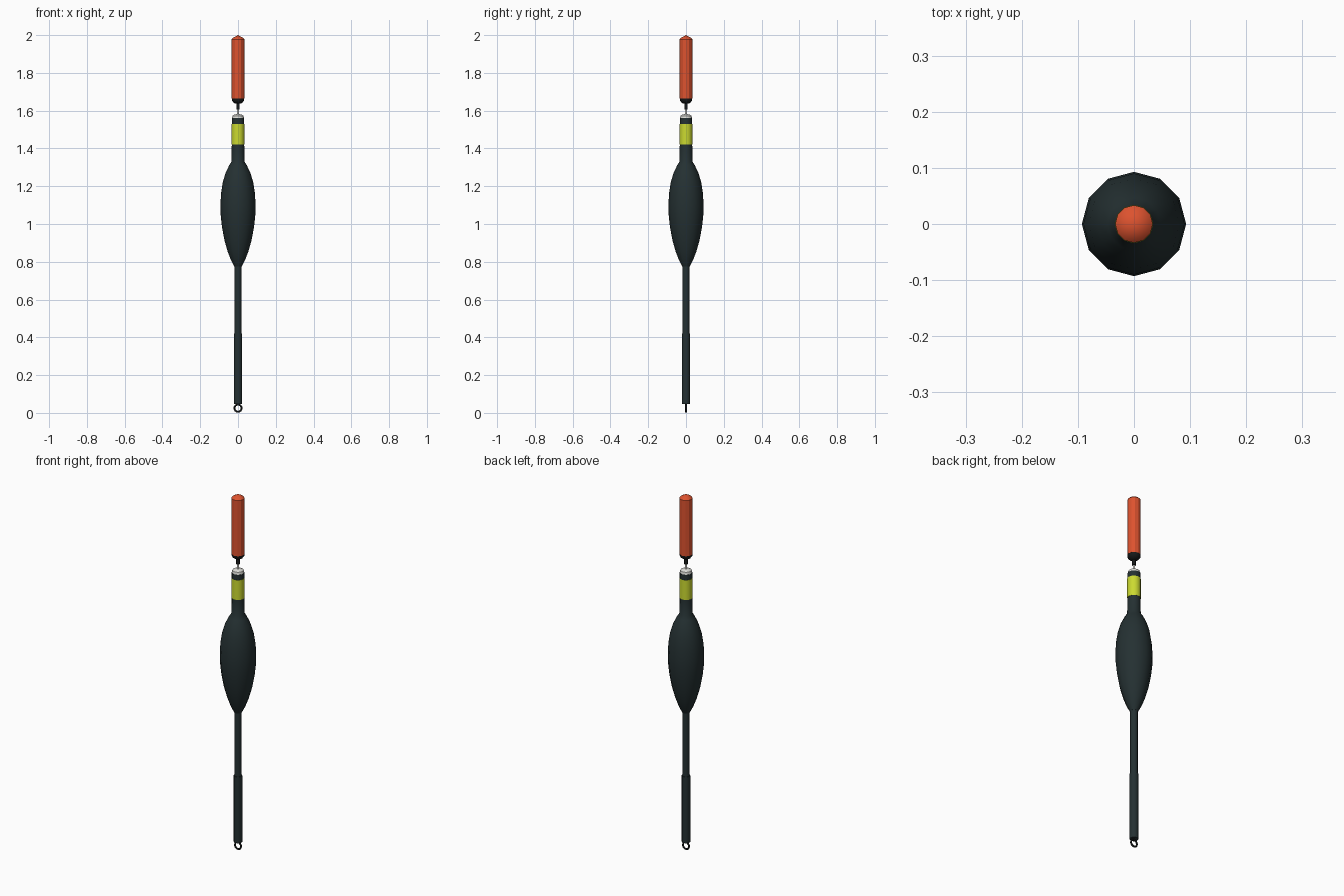
import bpy, bmesh, math

if "Cube" in bpy.data.objects:
    bpy.data.objects.remove(bpy.data.objects["Cube"])

def mat(name, rgb):
    m = bpy.data.materials.new(name)
    m.diffuse_color = (*rgb, 1)
    m.use_nodes = True
    m.node_tree.nodes["Principled BSDF"].inputs["Base Color"].default_value = m.diffuse_color
    return m

DARK = mat("dark_green_grey", (0.018, 0.03, 0.032))
ORANGE = mat("orange_red", (0.72, 0.085, 0.028))
YELLOW = mat("lime_yellow", (0.6, 0.7, 0.03))
WHITE = mat("off_white", (0.72, 0.72, 0.68))
BLACK = mat("black", (0.008, 0.01, 0.01))

def lathe(name, profile, material, sides=12, angle=40):
    """Closed turned part from (radius, z) points, bottom to top."""
    bm = bmesh.new()
    rings = []
    for r, z in profile:
        if r == 0:
            rings.append([bm.verts.new((0, 0, z))])
        else:
            rings.append([bm.verts.new((r * math.cos(2 * math.pi * i / sides),
                                        r * math.sin(2 * math.pi * i / sides), z))
                          for i in range(sides)])
    for a, b in zip(rings, rings[1:]):
        for i in range(sides):
            j = (i + 1) % sides
            if len(b) == 1:
                bm.faces.new((a[i], a[j], b[0]))
            elif len(a) == 1:
                bm.faces.new((a[0], b[j], b[i]))
            else:
                bm.faces.new((a[i], a[j], b[j], b[i]))
    for ring in (rings[0], rings[-1]):
        if len(ring) > 1:
            bm.faces.new(ring)
    bmesh.ops.recalc_face_normals(bm, faces=bm.faces)
    me = bpy.data.meshes.new(name)
    bm.to_mesh(me)
    bm.free()
    ob = bpy.data.objects.new(name, me)
    bpy.context.collection.objects.link(ob)
    me.materials.append(material)
    finish(ob, angle)
    return ob

def finish(ob, angle):
    bpy.ops.object.select_all(action='DESELECT')
    ob.select_set(True)
    bpy.context.view_layer.objects.active = ob
    bpy.ops.object.shade_smooth_by_angle(angle=math.radians(angle))

# line eye at the bottom
bpy.ops.mesh.primitive_torus_add(major_radius=0.019, minor_radius=0.005,
                                 major_segments=16, minor_segments=6,
                                 location=(0, 0, 0.025),
                                 rotation=(math.pi / 2, 0, 0))
eye = bpy.context.object
eye.name = "line_eye"
eye.data.materials.append(BLACK)
finish(eye, 70)

# keel stem with a slightly wider lower sleeve
lathe("stem", [(0.019, 0.06), (0.019, 0.80)], DARK)
lathe("stem_sleeve", [(0.022, 0.048), (0.022, 0.42)], DARK)

# swollen body running into the neck
lathe("body", [(0.02, 0.775), (0.038, 0.81), (0.055, 0.855), (0.072, 0.915),
               (0.085, 0.985), (0.092, 1.05), (0.093, 1.10), (0.09, 1.16),
               (0.081, 1.22), (0.066, 1.27), (0.047, 1.31), (0.034, 1.33),
               (0.033, 1.42), (0.033, 1.56)], DARK)

# painted band and pale domed cap on the neck
lathe("yellow_band", [(0.0342, 1.42), (0.0342, 1.53)], YELLOW)
lathe("neck_cap", [(0.032, 1.558), (0.029, 1.573), (0.018, 1.58), (0, 1.582)], WHITE)

# connecting pin
lathe("pin", [(0.006, 1.57), (0.006, 1.65)], WHITE)
lathe("pin_collar", [(0.009, 1.607), (0.009, 1.645)], BLACK)

# tip: dark socket and orange antenna
lathe("tip_socket", [(0.014, 1.637), (0.026, 1.645), (0.033, 1.655), (0.033, 1.668)], BLACK)
lathe("antenna", [(0.0335, 1.665), (0.0335, 1.978), (0.027, 1.985), (0, 2.0)], ORANGE, angle=25)
